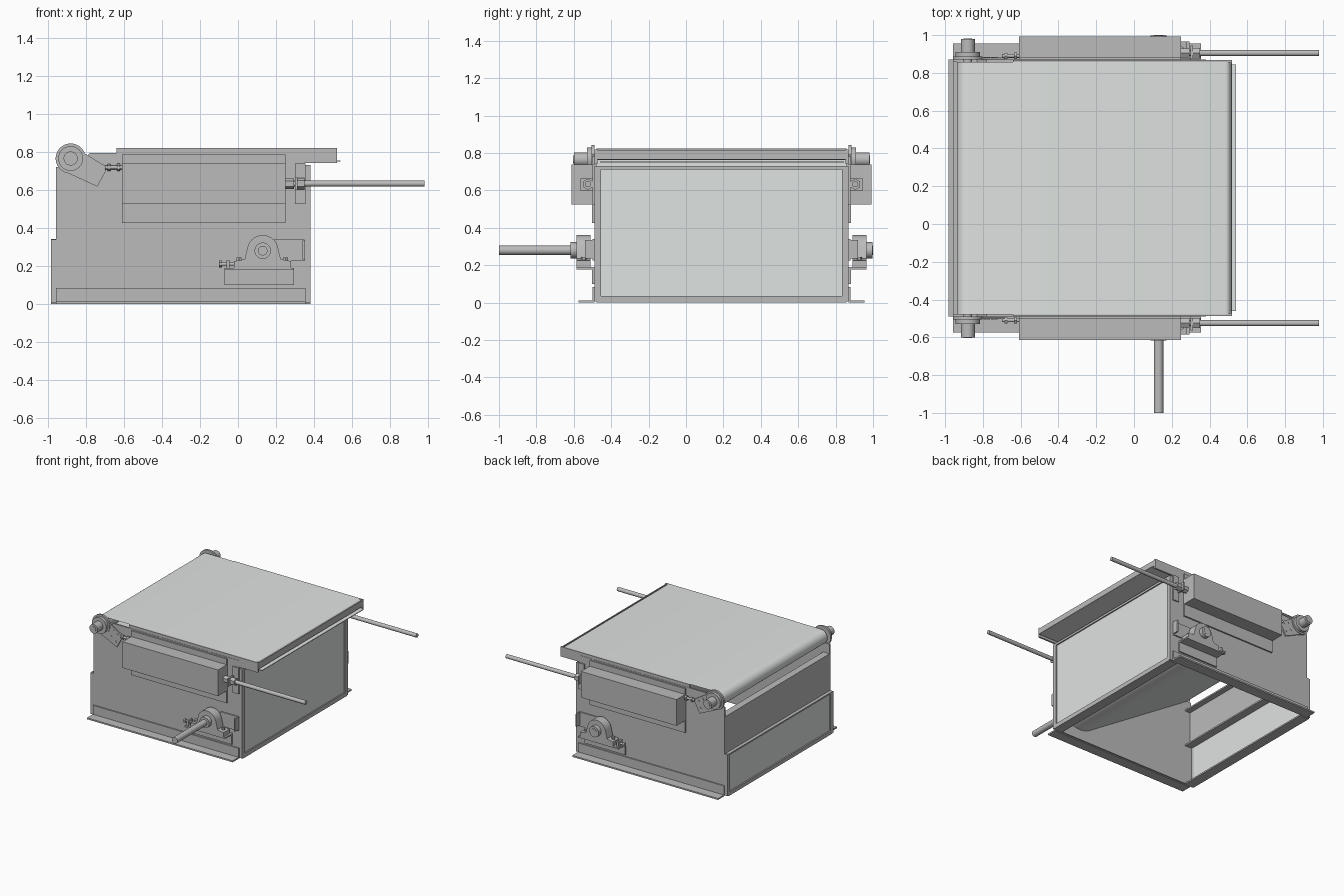
import bpy, bmesh, math
from mathutils import Vector

cube = bpy.data.objects.get("Cube")
if cube:
    bpy.data.objects.remove(cube, do_unlink=True)


def material(name, rgb):
    m = bpy.data.materials.new(name)
    m.use_nodes = True
    m.diffuse_color = (*rgb, 1)
    m.node_tree.nodes["Principled BSDF"].inputs["Base Color"].default_value = (*rgb, 1)
    return m


STEEL = material("mid grey steel", (0.50, 0.50, 0.50))
PALE = material("pale grey", (0.74, 0.77, 0.75))
MID = 0.19      # y of the machine's centre plane
WALL = 0.68     # distance of the side walls from it


def finish(name, bm, mat, smooth=False):
    bmesh.ops.recalc_face_normals(bm, faces=bm.faces)
    mesh = bpy.data.meshes.new(name)
    bm.to_mesh(mesh)
    bm.free()
    ob = bpy.data.objects.new(name, mesh)
    bpy.context.collection.objects.link(ob)
    mesh.materials.append(mat)
    if smooth:
        bpy.ops.object.select_all(action='DESELECT')
        ob.select_set(True)
        bpy.context.view_layer.objects.active = ob
        bpy.ops.object.shade_smooth_by_angle(angle=math.radians(35))
    return ob


def box(name, x, y, z, mat=STEEL):
    bm = bmesh.new()
    bmesh.ops.create_cube(bm, size=1)
    for v in bm.verts:
        v.co = [a[0] + (c + 0.5) * (a[1] - a[0]) for a, c in zip((x, y, z), v.co)]
    return finish(name, bm, mat)


def prism(name, outline, y, mat=STEEL, smooth=False):
    """Extrude an x-z outline between two y values."""
    bm = bmesh.new()
    face = bm.faces.new([bm.verts.new((px, y[0], pz)) for px, pz in outline])
    new = bmesh.ops.extrude_face_region(bm, geom=[face])["geom"]
    for v in new:
        if isinstance(v, bmesh.types.BMVert):
            v.co.y = y[1]
    return finish(name, bm, mat, smooth)


def rod(name, start, end, radius, sides=28):
    a, b = Vector(start), Vector(end)
    bm = bmesh.new()
    bmesh.ops.create_cone(bm, cap_ends=True, segments=sides, radius1=radius,
                          radius2=radius, depth=(b - a).length)
    turn = (b - a).to_track_quat('Z', 'Y')
    for v in bm.verts:
        v.co = (a + b) / 2 + turn @ v.co
    return finish(name, bm, STEEL, sides > 6)


def arc(cx, cz, r, a0, a1, n=16):
    angles = [math.radians(a0 + (a1 - a0) * i / n) for i in range(n + 1)]
    return [(cx + r * math.cos(a), cz + r * math.sin(a)) for a in angles]


ROLL = (-0.88, 0.765)
DRUM = (0.13, 0.28)
INNER = (MID - WALL + 0.012, MID + WALL - 0.012)

# Belt loop: flat top, nose, drive drum, sloping return, tail roller
path = arc(0.482, 0.793, 0.028, 90, -90, 10) + [(0.32, 0.765)]
path += arc(*DRUM, 0.19, 0, -122, 24) + arc(*ROLL, 0.056, -122, -270, 20)
bm = bmesh.new()
loops = [[bm.verts.new((x, y, z)) for x, z in path] for y in INNER]
for i in range(len(path)):
    j = (i + 1) % len(path)
    bm.faces.new((loops[0][i], loops[0][j], loops[1][j], loops[1][i]))
belt = finish("belt", bm, PALE, True)
solid = belt.modifiers.new("thickness", 'SOLIDIFY')
solid.thickness = 0.004
solid.offset = 0
solid.use_rim = False

# Shafts and rollers inside the belt
rod("tail_roller", (ROLL[0], INNER[0], ROLL[1]), (ROLL[0], INNER[1], ROLL[1]), 0.052)
rod("drive_drum", (DRUM[0], INNER[0], DRUM[1]), (DRUM[0], INNER[1], DRUM[1]), 0.186, 48)
rod("drive_shaft", (DRUM[0], -1, DRUM[1]), (DRUM[0], 1, DRUM[1]), 0.025)

# Discharge end of the deck: nose bar above a thin underside sheet
box("nose_bar", (0.513, 0.52), INNER, (0.765, 0.815))
box("underside_sheet", (0.34, 0.54), (-0.46, 0.845), (0.749, 0.755), PALE)

# End panel with a raised border
box("end_panel", (0.362, 0.37), INNER, (0.01, 0.72), PALE)
box("end_border_bottom", (0.36, 0.38), INNER, (0.008, 0.035))
box("end_border_top", (0.36, 0.38), INNER, (0.712, 0.73))

# Tail end: lower framed panel and upper set-back panel
box("tail_panel_lower", (-0.972, -0.964), INNER, (0.01, 0.34), PALE)
box("tail_border_bottom", (-0.983, -0.96), INNER, (0.008, 0.03))
box("tail_border_top", (-0.983, -0.90), INNER, (0.33, 0.342))
box("tail_panel_upper", (-0.957, -0.947), INNER, (0.34, 0.64))
box("tail_upper_flange", (-0.957, -0.90), INNER, (0.63, 0.642))

# Inward foot flanges at both ends
box("tail_foot", (-0.983, -0.90), INNER, (0, 0.012))
box("end_foot", (0.30, 0.38), INNER, (0, 0.012))

wall_outline = [(-0.983, 0.005), (0.38, 0.005), (0.38, 0.73), (0.35, 0.73), (0.35, 0.795),
                (-0.64, 0.795), (-0.78, 0.795), (-0.83, 0.72), (-0.957, 0.72),
                (-0.957, 0.34), (-0.983, 0.34)]
block_outline = [(-0.02, 0.19), (0.28, 0.19), (0.28, 0.225), (0.225, 0.235)]
block_outline += arc(*DRUM, 0.082, 15, 165) + [(0.035, 0.235), (-0.02, 0.225)]

# Everything that repeats on the front and back walls
for side, tag in ((-1, "front"), (1, "back")):
    def span(d0, d1):
        return (MID + side * (WALL + d0), MID + side * (WALL + d1))

    def at(x, d, z):
        return (x, MID + side * (WALL + d), z)

    def lug(name, x, z, d0, d1, r, sides=28):
        return rod(f"{tag}_{name}", at(x, d0, z), at(x, d1, z), r, sides)

    def bar(name, x, d, z):
        return box(f"{tag}_{name}", x, span(*d), z)

    # Wall, end borders and foot angle
    prism(f"{tag}_wall", wall_outline, span(-0.012, 0))
    bar("end_border_side", (0.36, 0.38), (-0.035, -0.01), (0.01, 0.73))
    bar("tail_border_side", (-0.983, -0.96), (-0.035, -0.01), (0.01, 0.34))
    bar("foot_flange", (-0.957, 0.355), (0, 0.085), (0, 0.012))
    bar("foot_web", (-0.957, 0.355), (0, 0.01), (0, 0.085))

    # Deck rail
    bar("deck_rail", (-0.64, 0.52), (-0.016, -0.002), (0.74, 0.82))

    # Take-up housing and its backing plate
    bar("takeup_backing", (-0.61, 0.25), (0, 0.012), (0.425, 0.785))
    bar("takeup_housing", (-0.61, 0.25), (0.01, 0.123), (0.525, 0.738))

    # Tension rod, nut and bracket
    rod(f"{tag}_tension_rod", at(0.24, 0.035, 0.633), at(0.98, 0.035, 0.633), 0.016)
    rod(f"{tag}_tension_nut", at(0.25, 0.035, 0.633), at(0.295, 0.035, 0.633), 0.028, 6)
    bar("tension_bracket", (0.30, 0.312), (0, 0.075), (0.60, 0.665))
    bar("tension_bracket_foot", (0.30, 0.355), (0, 0.01), (0.525, 0.738))
    rod(f"{tag}_tension_collar", at(0.312, 0.035, 0.633), at(0.35, 0.035, 0.633), 0.03, 6)

    # Tail bearing with arm plate and adjuster bolt
    lug("bearing_flange", *ROLL, 0.0, 0.016, 0.079, 40)
    lug("bearing_body", *ROLL, 0.016, 0.04, 0.065, 40)
    lug("bearing_cap", *ROLL, 0.04, 0.11, 0.037)
    lug("bearing_pin", *ROLL, -0.03, 0.113, 0.022)
    prism(f"{tag}_bearing_arm", [(-0.82, 0.80), (-0.685, 0.718), (-0.74, 0.617), (-0.92, 0.70)],
          span(0.002, 0.012))
    for hx, hz in ((-0.77, 0.742), (-0.73, 0.717), (-0.79, 0.69), (-0.75, 0.66)):
        lug("arm_bolt", hx, hz, 0.012, 0.015, 0.008, 12)
    rod(f"{tag}_adjuster", at(-0.70, 0.02, 0.718), at(-0.61, 0.02, 0.718), 0.010, 12)
    for x0, r in ((-0.685, 0.018), (-0.635, 0.02)):
        rod(f"{tag}_adjuster_nut", at(x0, 0.02, 0.718), at(x0 + 0.015, 0.02, 0.718), r, 6)

    # Pillow block on its angle seat
    prism(f"{tag}_pillow_block", block_outline, span(0.02, 0.095), STEEL, True)
    lug("shaft_collar", *DRUM, 0.0, 0.128, 0.043)
    bar("seat_web", (-0.07, 0.295), (0, 0.012), (0.10, 0.19))
    bar("seat_ledge", (-0.07, 0.295), (0, 0.095), (0.178, 0.19))
    for bx in (0.005, 0.25):
        rod(f"{tag}_block_bolt", at(bx, 0.057, 0.19), at(bx, 0.057, 0.245), 0.014, 6)
    bar("guide_plate", (0.19, 0.35), (0, 0.01), (0.225, 0.34))
    bar("guide_stop", (0.34, 0.352), (0, 0.05), (0.235, 0.335))

    # Push bolt beside the pillow block
    rod(f"{tag}_push_bolt", at(-0.10, 0.057, 0.21), at(-0.02, 0.057, 0.21), 0.009, 12)
    rod(f"{tag}_push_bolt_head", at(-0.10, 0.057, 0.21), at(-0.085, 0.057, 0.21), 0.018, 6)
    bar("push_bolt_lug", (-0.06, -0.045), (0.03, 0.085), (0.185, 0.23))
